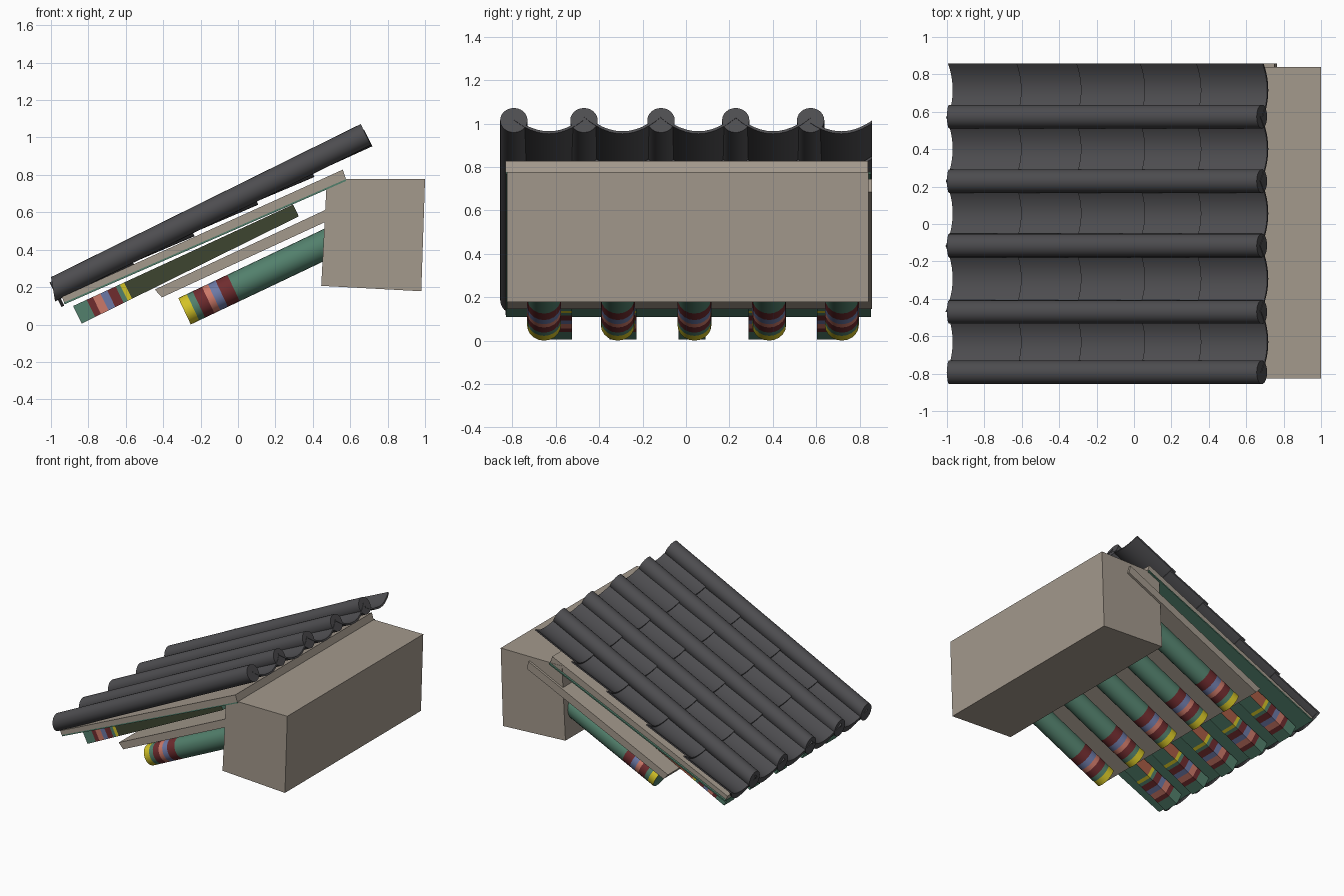
import bpy, bmesh, math

if "Cube" in bpy.data.objects:
    bpy.data.objects.remove(bpy.data.objects["Cube"])

# Flat colours
COLOURS = {
    "tile_grey": (0.075, 0.074, 0.08), "stone_tan": (0.37, 0.32, 0.265),
    "paint_green": (0.085, 0.215, 0.15), "dark_olive": (0.048, 0.06, 0.03),
    "maroon": (0.16, 0.025, 0.028), "salmon": (0.6, 0.19, 0.14),
    "soft_blue": (0.15, 0.19, 0.38), "yellow": (0.65, 0.54, 0.02),
    "rust_red": (0.4, 0.11, 0.06)}
MATS = {}
for key, c in COLOURS.items():
    MATS[key] = bpy.data.materials.new(key)
    MATS[key].diffuse_color = (*c, 1)


def loft(name, rings, mats, pick=lambda seg, side: 0, smooth=False):
    """Skin a list of closed rings; pick(segment, side) gives the material."""
    bm = bmesh.new()
    vs = [[bm.verts.new(p) for p in ring] for ring in rings]
    k = len(rings[0])
    for s in range(len(rings) - 1):
        for i in range(k):
            j = (i + 1) % k
            f = bm.faces.new((vs[s][i], vs[s][j], vs[s + 1][j], vs[s + 1][i]))
            f.material_index = pick(s, i)
    bm.faces.new(vs[0][::-1])
    bm.faces.new(vs[-1])
    bmesh.ops.recalc_face_normals(bm, faces=bm.faces)
    me = bpy.data.meshes.new(name)
    bm.to_mesh(me)
    bm.free()
    for m in mats:
        me.materials.append(MATS[m])
    ob = bpy.data.objects.new(name, me)
    bpy.context.collection.objects.link(ob)
    if smooth:
        bpy.ops.object.select_all(action='DESELECT')
        bpy.context.view_layer.objects.active = ob
        ob.select_set(True)
        bpy.ops.object.shade_smooth_by_angle(angle=math.radians(40))
    return ob


def frame(x0, z0, deg):
    """Sloped frame: u runs up the slope, n is square to it."""
    c, s = math.cos(math.radians(deg)), math.sin(math.radians(deg))
    return lambda u, y, n: (x0 + c * u - s * n, y, z0 + s * u + c * n)


def prism(name, outline, y0, y1, mat):
    loft(name, [[(x, y, z) for x, z in outline] for y in (y0, y1)], [mat])


def circle(at, u, y, r, sides, shear=0):
    ring = []
    for i in range(sides):
        a = 2 * math.pi * i / sides
        n = r * math.sin(a)
        ring.append(at(u + shear * (n - r), y + r * math.cos(a), n))
    return ring


# Wall block and sloping boards
prism("wall_block", [(.445, .207), (.98, .178), (1, .777), (.475, .777)], -.825, .84, "stone_tan")
prism("upper_board", [(-.93, .118), (.577, .777), (.56, .828), (-.942, .148)], -.832, .838, "stone_tan")
prism("upper_soffit", [(-.928, .108), (.577, .767), (.577, .777), (-.93, .118)], -.83, .853, "paint_green")
prism("lower_board", [(-.407, .145), (.765, .686), (.75, .745), (-.445, .187)], -.825, .857, "stone_tan")

# Round tile ridges
roof = frame(-.972, .197, 26.3)
RIDGES = [-.793, -.47, -.115, .229, .574]
for i, y in enumerate(RIDGES):
    loft(f"ridge_tile_{i}", [circle(roof, 0, y, .063, 24, .3), circle(roof, 1.847, y, .063, 24)],
         ["tile_grey"], smooth=True)

# Curved pan tiles: five overlapping tiles in each trough
STEPS = [-.02, .388, .745, 1.125, 1.46, 1.85]
SEG = 12


def pan_ring(u, mid, half, n):
    ds = [half * (2 * i / SEG - 1) for i in range(SEG + 1)]
    curve = [(mid + d, n + .08 * (d / .17) ** 2) for d in ds]
    return ([roof(u, y, h) for y, h in curve] +
            [roof(u, y, h - .013) for y, h in reversed(curve)])


EDGES = RIDGES + [.857]
for i in range(5):
    mid, half = (EDGES[i] + EDGES[i + 1]) / 2, (EDGES[i + 1] - EDGES[i]) / 2
    for k in range(5):
        last = k == 4
        top_u = STEPS[k + 1] + (0 if last else .04)
        loft(f"pan_tile_{i}_{k}", [pan_ring(STEPS[k], mid, half, -.046),
                                   pan_ring(top_u, mid, half, -.058 if last else -.068)],
             ["tile_grey"], smooth=True)
    # Hanging drip lip under the eave end
    rings = []
    for u in (-.02, -.004):
        ds = [half * (2 * j / SEG - 1) for j in range(SEG + 1)]
        top = [roof(u, mid + d, -.05 + .08 * (d / .17) ** 2) for d in ds]
        low = [roof(u, mid + d, -.06 + .08 * (d / .17) ** 2 - .045 * (1 - (d / half) ** 2))
               for d in reversed(ds)]
        rings.append(top + low)
    loft(f"drip_lip_{i}", rings, ["tile_grey"])

# Square flying rafters with painted bands
BANDS = ["paint_green", "maroon", "salmon", "soft_blue", "yellow", "dark_olive", "rust_red"]
fly = frame(-.835, .005, 26.3)
CUTS = [0, .08, .115, .16, .2, .25, .275, .3, 1.294]
FLY = [0, 1, 2, 3, 1, 0, 4, 0]


def fly_pick(seg, side):
    if seg == 7:
        return {1: 6, 3: 5}.get(side, 0)
    return FLY[seg]


for i, y in enumerate([-.587, -.29, .028, .35, .665]):
    rings = []
    for u in CUTS:
        h = .105 - .035 * u / 1.294
        rings.append([fly(u, y - .0625, 0), fly(u, y + .0625, 0),
                      fly(u, y + .0625, h), fly(u, y - .0625, h)])
    loft(f"flying_rafter_{i}", rings, BANDS, fly_pick)

# Round rafters with painted bands
log = frame(-.286, .071, 25.4)
RCUTS = [0, .05, .085, .14, .175, .22, .29, 1.05]
RND = [4, 0, 1, 2, 3, 1, 0]
for i, y in enumerate([-.654, -.314, .039, .383, .718]):
    loft(f"round_rafter_{i}", [circle(log, u, y, .078, 20) for u in RCUTS],
         BANDS, lambda seg, side: RND[seg], smooth=True)

for m in bpy.data.materials:
    if m.users and not m.is_grease_pencil:
        m.use_nodes = True
        m.node_tree.nodes["Principled BSDF"].inputs["Base Color"].default_value = m.diffuse_color
